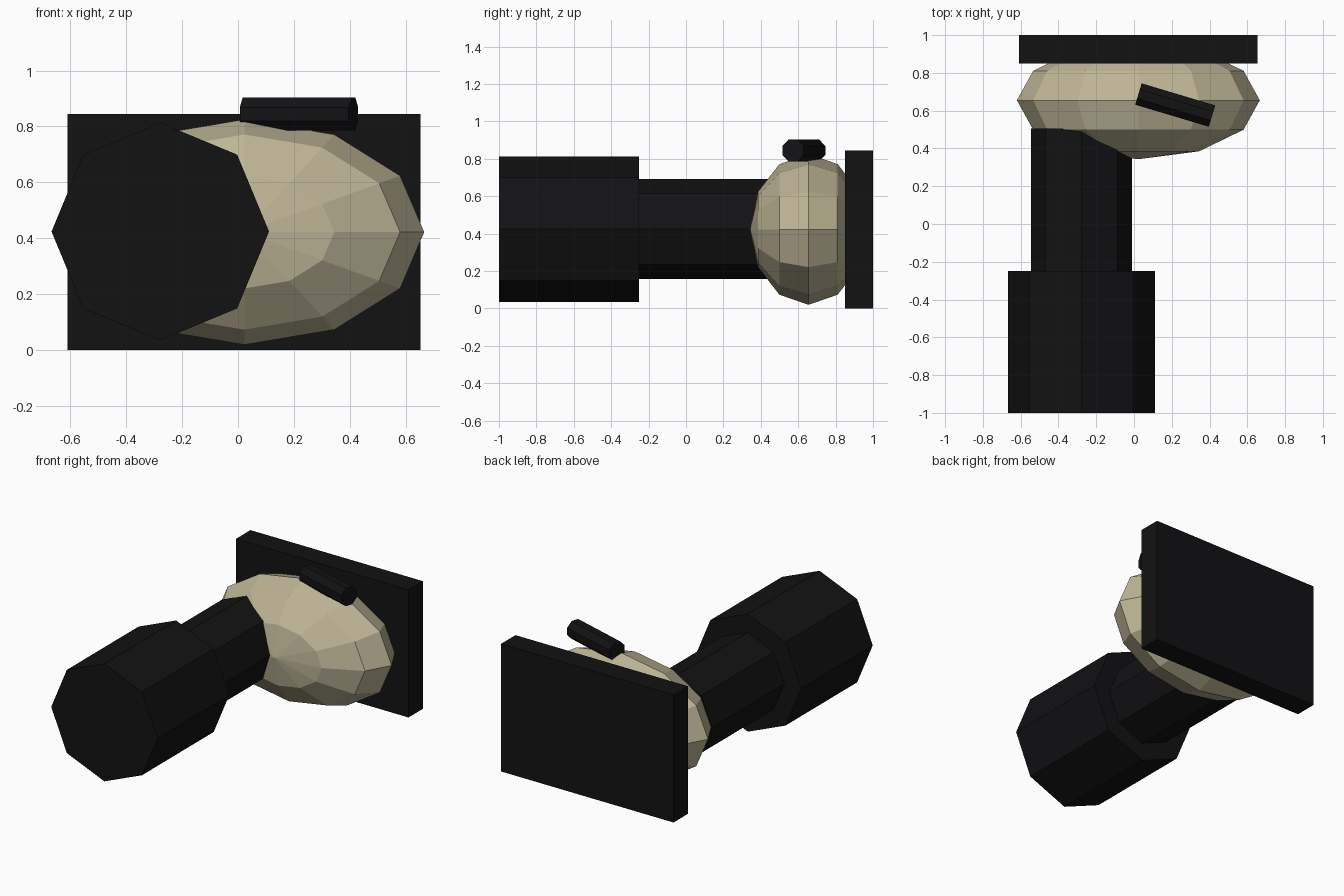
import bpy, bmesh
from math import radians, cos, pi
from mathutils import Matrix, Vector

if "Cube" in bpy.data.objects:
    bpy.data.objects.remove(bpy.data.objects["Cube"])


def material(name, rgb):
    m = bpy.data.materials.new(name)
    m.diffuse_color = (*rgb, 1)
    m.use_nodes = True
    m.node_tree.nodes["Principled BSDF"].inputs["Base Color"].default_value = m.diffuse_color
    return m


BLACK = material("black", (0.006, 0.006, 0.007))
TAN = material("tan", (0.52, 0.47, 0.31))


def finish(name, bm, mat):
    me = bpy.data.meshes.new(name)
    bm.to_mesh(me)
    bm.free()
    me.materials.append(mat)
    ob = bpy.data.objects.new(name, me)
    bpy.context.collection.objects.link(ob)
    return ob


def rod(name, a, b, radius, mat, roll=0):
    """Eight-sided capped cylinder from point a to point b."""
    a, b = Vector(a), Vector(b)
    d = b - a
    x = d.cross(Vector((0, 0, 1))).normalized()
    y = d.normalized().cross(x)
    frame = Matrix((x, y, d.normalized())).transposed().to_4x4()
    m = Matrix.Translation((a + b) / 2) @ frame @ Matrix.Rotation(roll, 4, 'Z')
    bm = bmesh.new()
    bmesh.ops.create_cone(bm, cap_ends=True, segments=8, radius1=radius,
                          radius2=radius, depth=d.length, matrix=m)
    return finish(name, bm, mat)


# Rear plate
bm = bmesh.new()
bmesh.ops.create_cube(bm, size=1, matrix=Matrix.Translation((0.022, 0.925, 0.4225))
                      @ Matrix.Diagonal((1.262, 0.15, 0.845, 1)))
finish("back_plate", bm, BLACK)

# Faceted ellipsoid body, poles along y
bm = bmesh.new()
bmesh.ops.create_uvsphere(bm, u_segments=12, v_segments=6, radius=1,
                          matrix=Matrix.Translation((0.023, 0.655, 0.422))
                          @ Matrix.Diagonal((0.643, 0.312, 0.403, 1))
                          @ Matrix.Rotation(radians(90), 4, 'X'))
finish("body", bm, TAN)

# Barrel and wider front tube
rod("barrel", (-0.278, -0.25, 0.424), (-0.278, 0.505, 0.424), 0.268, BLACK)
rod("front_tube", (-0.278, -1, 0.424), (-0.278, -0.25, 0.424), 0.389, BLACK)

# Small slanted bar on top, flats facing up
rod("top_bar", (0.0235, 0.688, 0.844), (0.413, 0.5715, 0.844),
    0.059 / cos(pi / 8), BLACK, roll=pi / 8)
